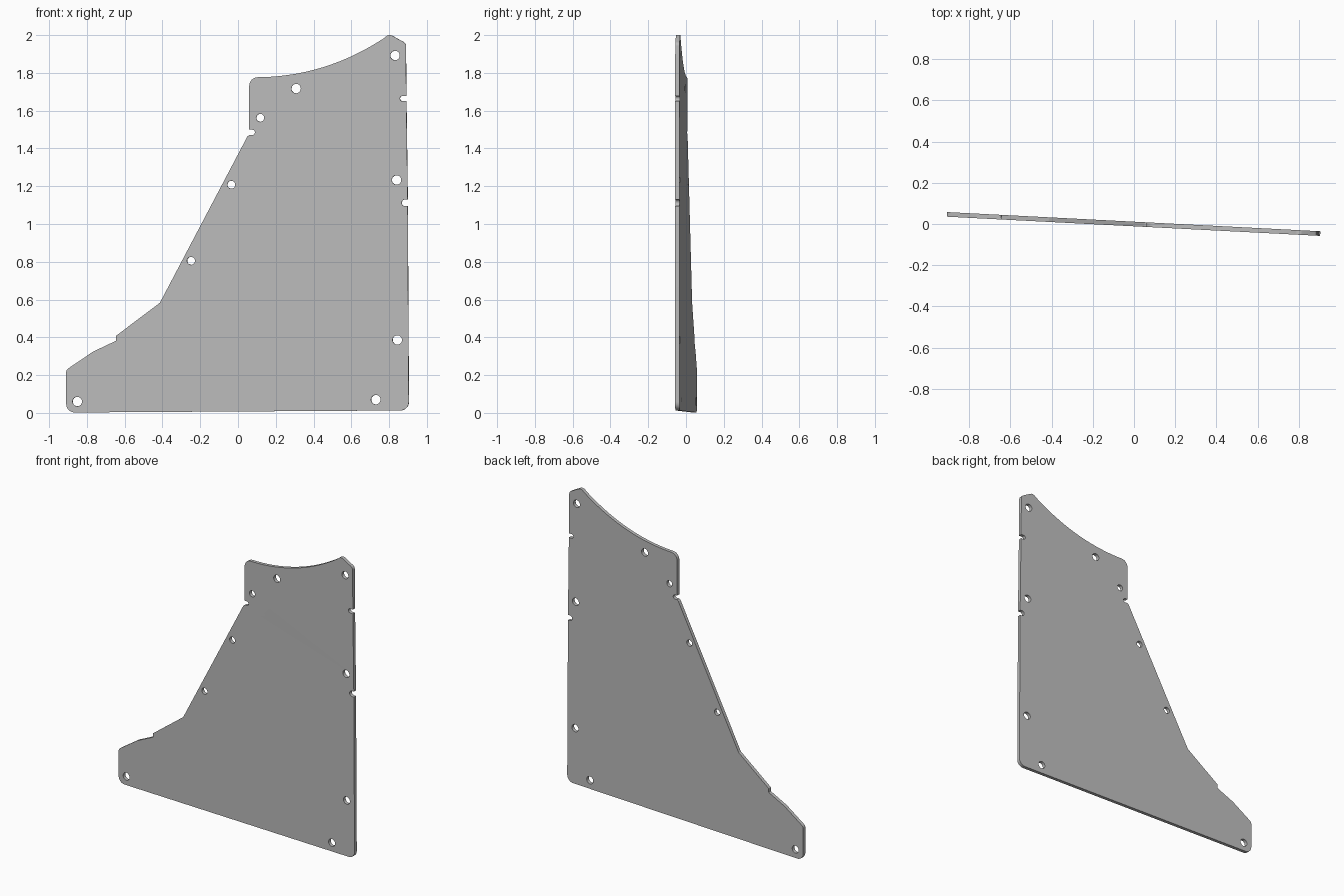
import bpy, math
from mathutils import Vector, Matrix

cube = bpy.data.objects.get("Cube")
if cube:
    bpy.data.objects.remove(cube, do_unlink=True)

HALF = 0.0112          # half thickness of the sheet
TURN = math.atan(0.0514)   # slight turn about the vertical


def circle(x, z, r, n=24):
    return [Vector((x + r * math.cos(2 * math.pi * i / n),
                    z + r * math.sin(2 * math.pi * i / n))) for i in range(n)]


def quad(a, b, c, n):
    """Points on a quadratic curve from a to c."""
    return [a * (1 - t) ** 2 + b * 2 * t * (1 - t) + c * t * t
            for t in (i / n for i in range(n + 1))]


def fillet(prev, p, nxt, r, n=8):
    """Replace corner p by a tangent arc of radius r."""
    u, v = (prev - p).normalized(), (nxt - p).normalized()
    half = u.angle(v) / 2
    mid = p + (u + v).normalized() * (r / math.sin(half))
    start = p + u * (r / math.tan(half)) - mid
    sweep = math.pi - 2 * half
    sign = 1 if start.x * (p - mid).y - start.y * (p - mid).x > 0 else -1
    return [mid + Matrix.Rotation(sign * sweep * i / n, 2) @ start
            for i in range(n + 1)]


def notch(x, z, depth, r, side):
    """Round-ended slot cut in from an edge; side +1 right edge, -1 left edge."""
    cx = x - side * (depth - r)
    arc = [Vector((cx - side * r * math.sin(a), z - side * r * math.cos(a)))
           for a in (math.pi * i / 10 for i in range(11))]
    return [Vector((x, z - side * r))] + arc + [Vector((x, z + side * r))]


# Outline, anticlockwise: (x, z, corner radius) or a ready-made run of points
sweep_top = quad(Vector((0.772, 1.983)), Vector((0.47, 1.785)), Vector((0.12, 1.777)), 24)
parts = [
    (-0.909, 0.002, 0.045), (0.905, 0.013, 0.045),
    notch(0.899, 1.112, 0.032, 0.018, 1),
    notch(0.892, 1.664, 0.034, 0.014, 1),
    (0.889, 1.957, 0.025), (0.800, 2.006, 0.03),
    sweep_top,
    (0.06, 1.777, 0.045),
    notch(0.06, 1.485, 0.03, 0.014, -1),
    (0.05, 1.463, 0.006), (-0.413, 0.583, 0.02),
    (-0.645, 0.408, 0.004), (-0.645, 0.382, 0.004),
    (-0.767, 0.324, 0.05), (-0.909, 0.228, 0.025),
]


def end(part, last):
    return part[-1 if last else 0] if isinstance(part, list) else Vector(part[:2])


outline = []
for i, part in enumerate(parts):
    if isinstance(part, list):
        outline += part
    else:
        before, after = parts[i - 1], parts[(i + 1) % len(parts)]
        outline += fillet(end(before, True), Vector(part[:2]), end(after, False), part[2])

# Bolt holes
large = [(-0.85, 0.06), (0.73, 0.07), (0.844, 0.386), (0.84, 1.233),
         (0.832, 1.892), (0.308, 1.717)]
small = [(0.118, 1.562), (-0.035, 1.208), (-0.248, 0.805)]
loops = [outline] + [circle(*p, 0.025) for p in large] + [circle(*p, 0.021) for p in small]

# Filled, extruded profile
curve = bpy.data.curves.new("plate_profile", "CURVE")
curve.dimensions = "2D"
curve.fill_mode = "BOTH"
curve.extrude = HALF
for loop in loops:
    spline = curve.splines.new("POLY")
    spline.points.add(len(loop) - 1)
    for point, co in zip(spline.points, loop):
        point.co = (co.x, co.y, 0, 1)
    spline.use_cyclic_u = True
plate = bpy.data.objects.new("side_plate", curve)
bpy.context.collection.objects.link(plate)
bpy.ops.object.select_all(action="DESELECT")
plate.select_set(True)
bpy.context.view_layer.objects.active = plate
bpy.ops.object.convert(target="MESH")
plate = bpy.context.object

# Stand the sheet up and turn it; stretch so the seen width is kept
plate.data.transform(Matrix.Rotation(-TURN, 4, "Z")
                     @ Matrix.Scale(1 / math.cos(TURN), 4, (1, 0, 0))
                     @ Matrix.Rotation(math.pi / 2, 4, "X"))

# Weld the caps to the rim
bpy.ops.object.mode_set(mode="EDIT")
bpy.ops.mesh.select_all(action="SELECT")
bpy.ops.mesh.remove_doubles(threshold=0.0002)
bpy.ops.mesh.normals_make_consistent(inside=False)
bpy.ops.object.mode_set(mode="OBJECT")
bpy.ops.object.shade_smooth_by_angle(angle=math.radians(30))

# Plain grey metal
grey = bpy.data.materials.new("plain_grey")
grey.use_nodes = True
colour = (0.5, 0.5, 0.5, 1)
grey.diffuse_color = colour
grey.node_tree.nodes["Principled BSDF"].inputs["Base Color"].default_value = colour
plate.data.materials.clear()
plate.data.materials.append(grey)
